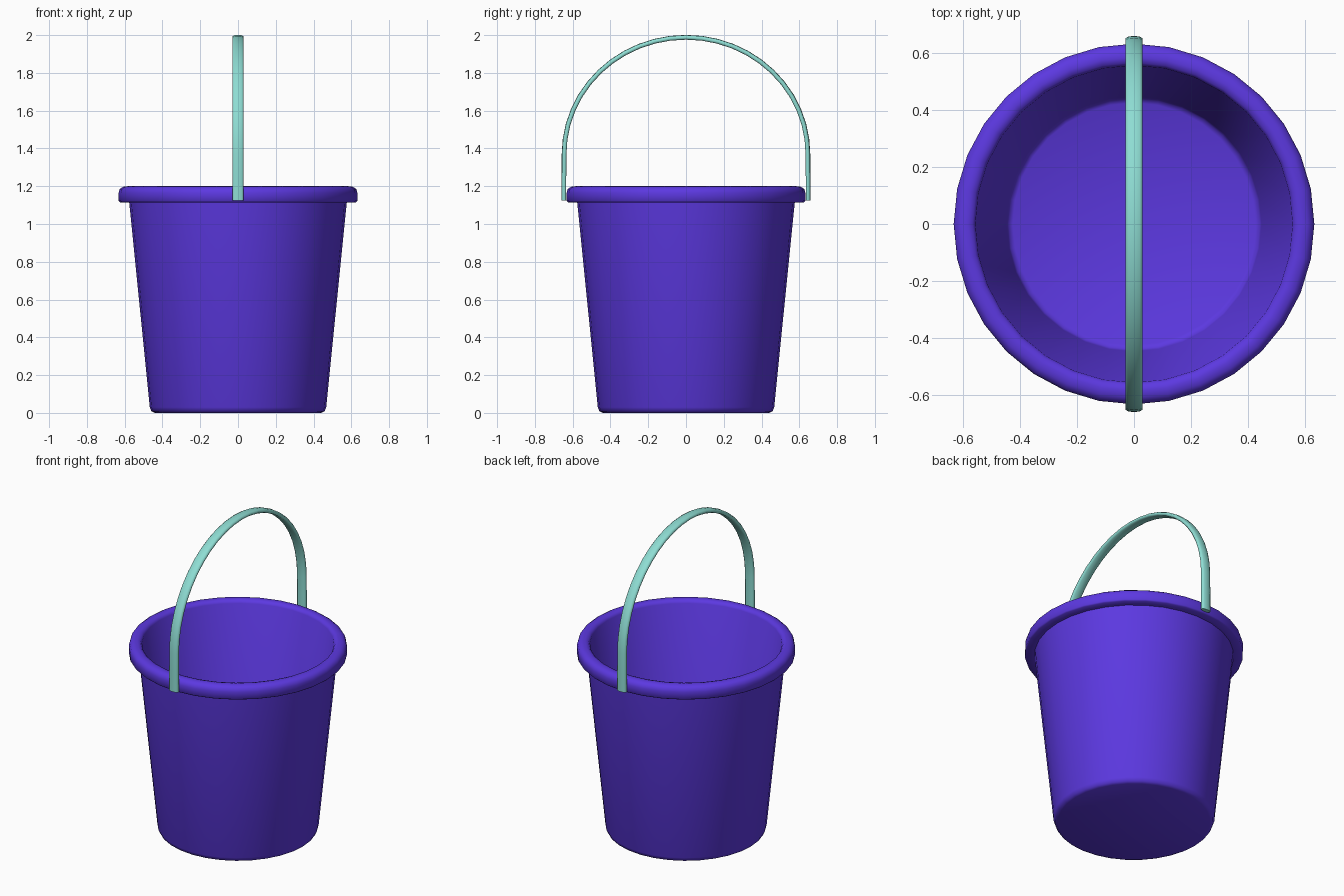
import bpy, bmesh, math

if "Cube" in bpy.data.objects:
    bpy.data.objects.remove(bpy.data.objects["Cube"])

SIDES = 32


def material(name, color):
    m = bpy.data.materials.new(name)
    m.diffuse_color = color
    m.use_nodes = True
    m.node_tree.nodes["Principled BSDF"].inputs["Base Color"].default_value = m.diffuse_color
    return m


def finish(name, bm, mat, angle):
    bmesh.ops.recalc_face_normals(bm, faces=bm.faces[:])
    me = bpy.data.meshes.new(name)
    bm.to_mesh(me)
    bm.free()
    ob = bpy.data.objects.new(name, me)
    bpy.context.collection.objects.link(ob)
    me.materials.append(mat)
    bpy.ops.object.select_all(action='DESELECT')
    ob.select_set(True)
    bpy.context.view_layer.objects.active = ob
    bpy.ops.object.shade_smooth_by_angle(angle=math.radians(angle))
    return ob


def bridge(bm, a, b):
    n = len(a)
    for i in range(n):
        j = (i + 1) % n
        bm.faces.new((a[i], a[j], b[j], b[i]))


# Bucket: one lathed shell from underside, over the rim, to the inner floor
profile = [(0.44, 0.0), (0.458, 0.008), (0.467, 0.03), (0.576, 1.115),
           (0.625, 1.115), (0.632, 1.122), (0.632, 1.165), (0.626, 1.185),
           (0.608, 1.197), (0.585, 1.2), (0.566, 1.195), (0.556, 1.18),
           (0.447, 0.05), (0.44, 0.033), (0.425, 0.025)]
bm = bmesh.new()
rings = []
for r, z in profile:
    rings.append([bm.verts.new((r * math.cos(2 * math.pi * i / SIDES),
                                r * math.sin(2 * math.pi * i / SIDES), z))
                  for i in range(SIDES)])
for a, b in zip(rings, rings[1:]):
    bridge(bm, a, b)
bm.faces.new(rings[0])
bm.faces.new(rings[-1])
finish("bucket", bm, material("bucket_purple", (0.107, 0.04, 0.75, 1)), 50)

# Handle: flat rounded strap swept along an arch with straight legs
path = [(0.646, 1.125), (0.646, 1.25)]
STEPS = 24
for i in range(STEPS + 1):
    t = math.pi * i / STEPS
    path.append((0.645 * math.cos(t), 1.37 + 0.618 * math.sin(t)))
path += [(-0.646, 1.25), (-0.646, 1.125)]

# Strap cross-section: (across x, outward)
section = [(-0.03, -0.006), (-0.022, -0.012), (0.022, -0.012), (0.03, -0.006),
           (0.03, 0.005), (0.02, 0.011), (0.0, 0.013), (-0.02, 0.011),
           (-0.03, 0.005)]
bm = bmesh.new()
rings = []
for k, (y, z) in enumerate(path):
    p, q = path[max(k - 1, 0)], path[min(k + 1, len(path) - 1)]
    ty, tz = q[0] - p[0], q[1] - p[1]
    length = math.hypot(ty, tz)
    ny, nz = tz / length, -ty / length
    rings.append([bm.verts.new((u, y + ny * v, z + nz * v))
                  for u, v in section])
for a, b in zip(rings, rings[1:]):
    bridge(bm, a, b)
bm.faces.new(rings[0])
bm.faces.new(rings[-1])
finish("handle", bm, material("handle_mint", (0.27, 0.72, 0.65, 1)), 60)
